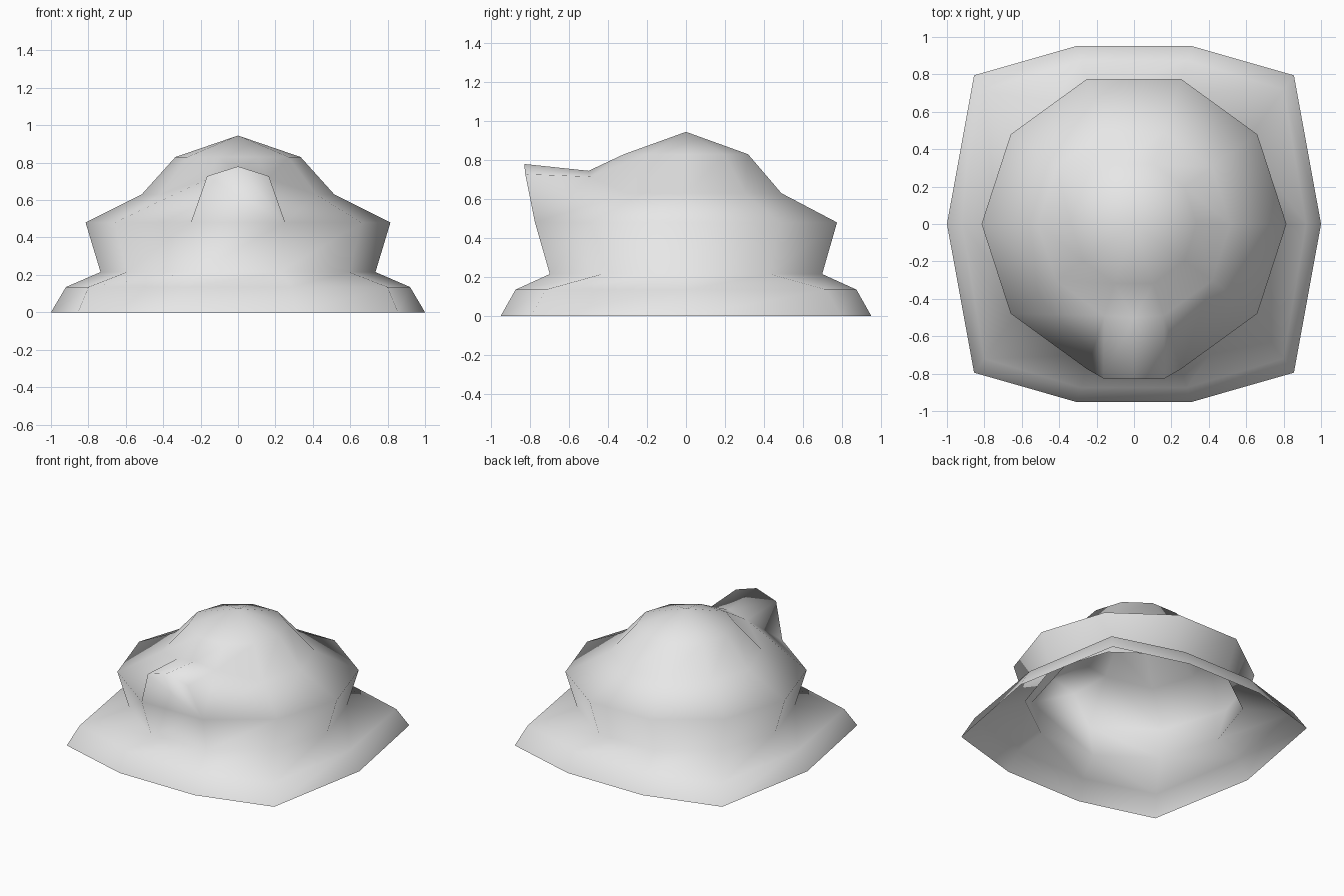
import bpy
import bmesh
from math import cos, sin, pi

cube = bpy.data.objects.get("Cube")
if cube:
    bpy.data.objects.remove(cube, do_unlink=True)

SIDES = 10
FRONT = 7          # index of the segment facing -y
# Ring radius and height, from the open rim upwards
PROFILE = [(1.0, 0), (0.92, 0.135), (0.735, 0.215), (0.815, 0.48),
           (0.515, 0.63), (0.335, 0.83)]
# The two lowest rings are pulled out at four corners
CORNERS = {0: (0.855, 0.795), 1: (0.80, 0.72)}

bm = bmesh.new()


def ring(level, radius, z):
    verts = []
    for i in range(SIDES):
        a = 2 * pi * i / SIDES
        x, y = radius * cos(a), radius * sin(a)
        if level in CORNERS and i in (1, 4, 6, 9):
            cx, cy = CORNERS[level]
            x, y = (cx if x > 0 else -cx), (cy if y > 0 else -cy)
        verts.append(bm.verts.new((x, y, z)))
    return verts


# Flared brim, waist and dome
rings = [ring(n, r, z) for n, (r, z) in enumerate(PROFILE)]
for n, (low, high) in enumerate(zip(rings, rings[1:])):
    for i in range(SIDES):
        if i == FRONT and n >= 3:
            continue
        j = (i + 1) % SIDES
        bm.faces.new((low[i], low[j], high[j], high[i]))
apex = bm.verts.new((0, 0, 0.945))
for i in range(SIDES):
    bm.faces.new((rings[-1][i], rings[-1][(i + 1) % SIDES], apex))

# Hollow peak drawn out of the front segment
root_mid = bm.verts.new((0, -0.50, 0.745))
tip_mid = bm.verts.new((0, -0.83, 0.78))
base, root, top = ([r[FRONT], r[FRONT + 1]] for r in rings[3:6])
tip = []
for v, x in zip(root, (-0.165, 0.165)):
    v.co.z = 0.715
    tip.append(bm.verts.new((x, -0.825, 0.728)))
bm.faces.new((base[0], base[1], tip[1], tip_mid, tip[0]))
bm.faces.new((root[0], root_mid, root[1], top[1], top[0]))
for k in (0, 1):
    bm.faces.new((base[k], tip[k], root[k]))
    bm.faces.new((tip[k], tip_mid, root_mid, root[k]))

bmesh.ops.recalc_face_normals(bm, faces=bm.faces)
if sum(f.normal.dot(f.calc_center_median()) for f in bm.faces) < 0:
    bmesh.ops.reverse_faces(bm, faces=bm.faces)
for f in bm.faces:
    f.smooth = True

mesh = bpy.data.meshes.new("peaked_hat")
bm.to_mesh(mesh)
bm.free()
hat = bpy.data.objects.new("peaked_hat", mesh)
bpy.context.collection.objects.link(hat)

# Plain pale grey
grey = bpy.data.materials.new("pale_grey")
grey.use_nodes = True
colour = (0.8, 0.8, 0.8, 1)
grey.diffuse_color = colour
grey.node_tree.nodes["Principled BSDF"].inputs["Base Color"].default_value = colour
mesh.materials.append(grey)
